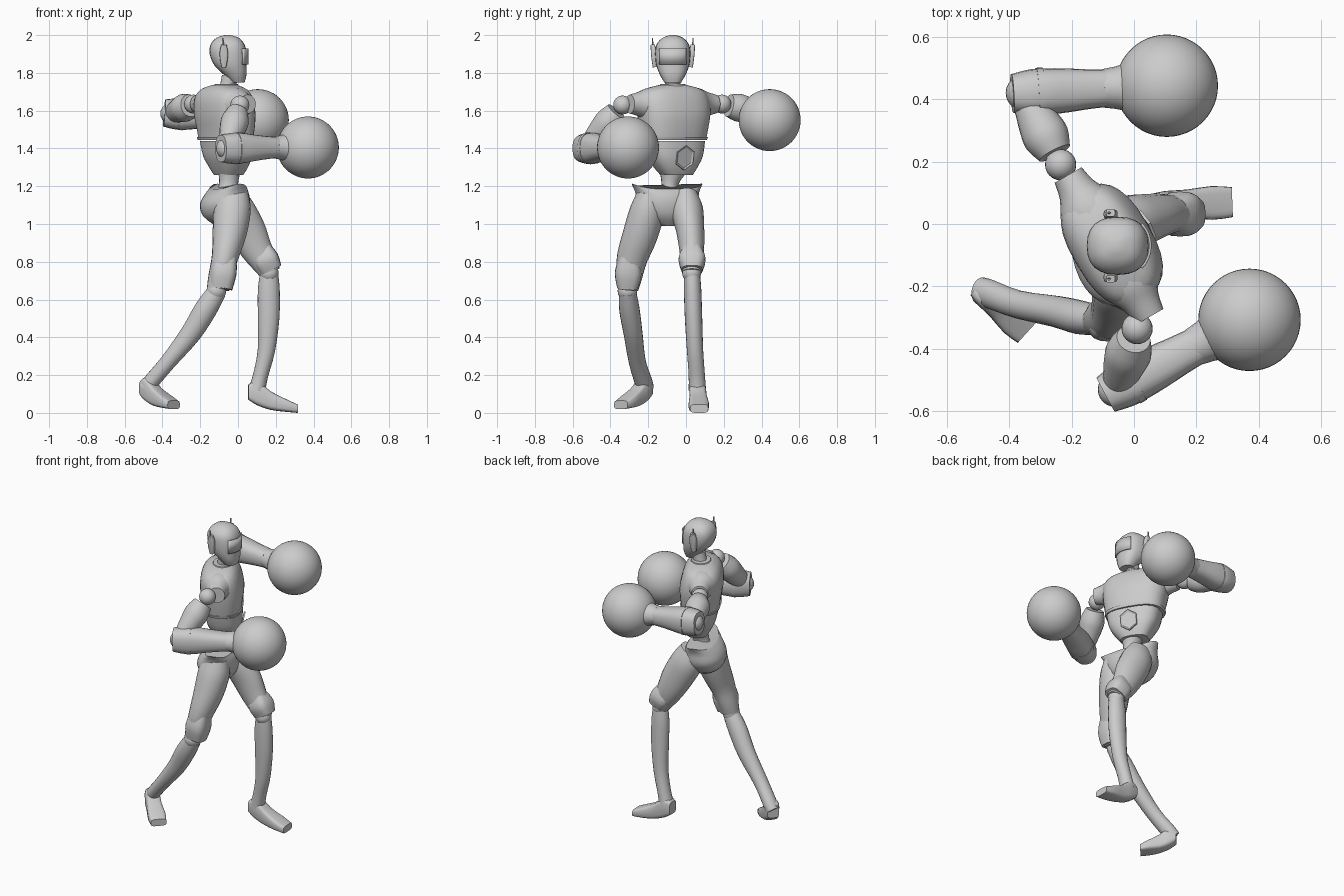
import bpy, bmesh, math
from mathutils import Vector

cube = bpy.data.objects.get("Cube")
if cube:
    bpy.data.objects.remove(cube, do_unlink=True)

grey = bpy.data.materials.new("plain_grey")
grey.use_nodes = True
tone = (0.6, 0.6, 0.6, 1)
grey.diffuse_color = tone
grey.node_tree.nodes["Principled BSDF"].inputs["Base Color"].default_value = tone

UP = Vector((0, 0, 1))
AHEAD = Vector((1, 0, 0))


def heading(degrees):
    a = math.radians(degrees)
    return Vector((math.cos(a), math.sin(a), 0))


def finish(name, bm, angle=40):
    bmesh.ops.recalc_face_normals(bm, faces=bm.faces)
    mesh = bpy.data.meshes.new(name)
    bm.to_mesh(mesh)
    bm.free()
    mesh.materials.append(grey)
    ob = bpy.data.objects.new(name, mesh)
    bpy.context.collection.objects.link(ob)
    bpy.ops.object.select_all(action='DESELECT')
    ob.select_set(True)
    bpy.context.view_layer.objects.active = ob
    bpy.ops.object.shade_smooth_by_angle(angle=math.radians(angle))
    return ob


def spline(rows, steps):
    """Refine section rows with a Catmull-Rom curve."""
    out = []
    for i in range(len(rows) - 1):
        q = [rows[max(0, min(len(rows) - 1, i + k))] for k in (-1, 0, 1, 2)]
        for s in range(steps):
            t = s / steps
            out.append([0.5 * (2 * b + (c - a) * t + (2 * a - 5 * b + 4 * c - d) * t * t
                               + (3 * b - a - 3 * c + d) * t ** 3)
                        for a, b, c, d in zip(*q)])
    return out + [list(rows[-1])]


def loft(name, rows, face=AHEAD, axis=None, power=2.0, sides=20, steps=3, warp=None):
    """Rows are (x, y, z, half width, half depth); depth follows the face direction."""
    rows = spline(rows, steps)
    pts = [Vector(r[:3]) for r in rows]
    bm = bmesh.new()
    rings = []
    for i, row in enumerate(rows):
        t = axis or (pts[min(i + 1, len(pts) - 1)] - pts[max(i - 1, 0)]).normalized()
        u = (face - t * face.dot(t)).normalized()
        v = t.cross(u)
        ring = []
        for k in range(sides):
            c, s = math.cos(math.tau * k / sides), math.sin(math.tau * k / sides)
            c = math.copysign(abs(c) ** (2 / power), c)
            s = math.copysign(abs(s) ** (2 / power), s)
            p = pts[i] + u * c * row[4] + v * s * row[3]
            ring.append(bm.verts.new(warp(p, c, s) if warp else p))
        rings.append(ring)
    for a, b in zip(rings, rings[1:]):
        for k in range(sides):
            n = (k + 1) % sides
            bm.faces.new((a[k], a[n], b[n], b[k]))
    bm.faces.new(rings[0][::-1])
    bm.faces.new(rings[-1])
    return finish(name, bm)


def limb(name, p, q, radii, **kw):
    """Straight tapering part from p to q with evenly spaced (width, depth) pairs."""
    p, q = Vector(p), Vector(q)
    n = len(radii) - 1
    return loft(name, [(*p.lerp(q, i / n), *r) for i, r in enumerate(radii)], **kw)


def ball(name, centre, radius, segments=24):
    bm = bmesh.new()
    bmesh.ops.create_uvsphere(bm, u_segments=segments, v_segments=segments // 2, radius=radius)
    bmesh.ops.translate(bm, verts=bm.verts, vec=centre)
    return finish(name, bm, 60)


# Head, visor, ear discs and antennae
loft("head", [(0, -.07, 1.75, .045, .035), (-.015, -.07, 1.79, .068, .06),
              (-.04, -.07, 1.84, .087, .085), (-.052, -.07, 1.9, .093, .098),
              (-.055, -.07, 1.95, .086, .09), (-.055, -.07, 1.985, .055, .06),
              (-.055, -.07, 2.0, .015, .015)], axis=UP, power=2.4, sides=24)
loft("neck", [(-.07, -.07, 1.68, .05, .05), (-.055, -.07, 1.73, .04, .042),
              (-.035, -.07, 1.79, .045, .05)], axis=UP)

bm = bmesh.new()
previous = None
for k in range(-6, 7):
    a = math.radians(k * 8)
    pair = [bm.verts.new((x + r * math.cos(a) ** .8, -.07 + .094 * math.sin(a), z))
            for x, r, z in ((-.048, .1, 1.845), (-.05, .102, 1.93))]
    if previous:
        bm.faces.new((previous[0], pair[0], pair[1], previous[1]))
    previous = pair
visor = finish("visor", bm)
shell = visor.modifiers.new("thickness", 'SOLIDIFY')
shell.thickness = .008
shell.offset = 0

for side, label in ((1, "left"), (-1, "right")):
    y = -.07 + side * .094
    limb(label + "_ear_disc", (-.075, y, 1.83), (-.075, y + side * .012, 1.95),
         [(.012, .012), (.014, .02), (.014, .022), (.012, .014)], power=4)
    limb(label + "_antenna", (-.08, y + side * .01, 1.93), (-.08, y + side * .014, 1.985),
         [(.004, .007), (.003, .004)], sides=8)

# Torso turned towards its left
TURN = heading(30)
ACROSS = UP.cross(TURN)
loft("chest", [(-.065, -.065, 1.45, .178, .115), (-.065, -.065, 1.5, .187, .122),
               (-.07, -.065, 1.58, .2, .13), (-.075, -.07, 1.66, .2, .12),
               (-.075, -.07, 1.71, .165, .095), (-.07, -.07, 1.735, .075, .06)],
     face=TURN, axis=UP, power=2.6, sides=28)
loft("collar", [(-.065, -.07, 1.715, .085, .068), (-.062, -.07, 1.74, .07, .058)],
     face=TURN, axis=UP)
loft("abdomen", [(-.05, -.05, 1.26, .085, .065), (-.05, -.055, 1.3, .115, .085),
                 (-.055, -.06, 1.36, .15, .105), (-.06, -.065, 1.44, .168, .112)],
     face=TURN, axis=UP, power=2.8, sides=28)
loft("chest_rim", [(-.065, -.065, 1.445, .181, .119), (-.065, -.065, 1.46, .185, .124)],
     face=TURN, axis=UP, power=2.6, sides=28, steps=1)
loft("waist", [(-.06, -.09, 1.14, .06, .07), (-.05, -.085, 1.21, .045, .05),
               (-.045, -.065, 1.28, .075, .06)], axis=UP)

# Hexagonal belly plate with a recessed middle
bm = bmesh.new()
centre = Vector((-.054, -.058, 1.35)) + TURN * .101
tilt = (UP + TURN * .22).normalized()
hexagon = [bm.verts.new(centre + ACROSS * .058 * math.sin(math.tau * k / 6)
                        + tilt * .066 * math.cos(math.tau * k / 6)) for k in range(6)]
plate = bm.faces.new(hexagon)
rim = bmesh.ops.extrude_face_region(bm, geom=[plate])
top = [g for g in rim["geom"] if isinstance(g, bmesh.types.BMFace)]
bmesh.ops.translate(bm, verts=top[0].verts, vec=TURN * .009)
bmesh.ops.inset_individual(bm, faces=top, thickness=.011)
bmesh.ops.translate(bm, verts=top[0].verts, vec=TURN * -.006)
finish("belly_plate", bm, 20)

# Shoulders
middle = Vector((-.08, -.07, 1.635))
for side, label in ((1, "left"), (-1, "right")):
    limb(label + "_shoulder", middle + ACROSS * side * .1, middle + ACROSS * side * .262,
         [(.09, .11), (.085, .09), (.065, .062), (.05, .05)], face=TURN)


# Arms: ball joint, sleeve, elbow, forearm, cuff and round glove
def arm(label, shoulder, elbow, cuff, glove):
    shoulder, elbow, cuff, glove = map(Vector, (shoulder, elbow, cuff, glove))
    ball(label + "_shoulder_ball", shoulder, .05)
    limb(label + "_upper_arm", shoulder.lerp(elbow, .16), elbow,
         [(.055, .06), (.074, .074), (.068, .068), (.055, .058), (.045, .045)], face=UP)
    ball(label + "_elbow", elbow, .056)
    start = elbow - (cuff - elbow).normalized() * .035
    limb(label + "_forearm", start, cuff,
         [(.062, .072), (.074, .082), (.074, .08), (.07, .07), (.064, .062), (.06, .056)],
         face=UP, power=2.5)
    band = elbow.lerp(cuff, .17)
    limb(label + "_forearm_band", band, elbow.lerp(cuff, .25),
         [(.078, .085), (.077, .084)], face=UP, power=2.5, steps=1)
    limb(label + "_glove_cuff", cuff.lerp(elbow, .03), cuff.lerp(glove, .62),
         [(.062, .058), (.075, .072), (.115, .115)], face=UP)
    ball(label + "_glove", glove, .164, 48)


arm("left", (-.235, .19, 1.635), (-.355, .42, 1.585), (-.09, .435, 1.565), (.105, .443, 1.55))
arm("right", (.01, -.335, 1.63), (-.06, -.53, 1.4), (.2, -.39, 1.405), (.37, -.307, 1.405))

# Pelvis with raised hip corners
HIPS = heading(18)


def flare(p, c, s):
    return p + UP * .03 * abs(s) ** 4 * max(0, (p.z - 1.1) / .09)


loft("pelvis", [(-.06, -.1, .99, .05, .06), (-.07, -.1, 1.04, .125, .11),
                (-.07, -.1, 1.1, .165, .125), (-.06, -.1, 1.15, .172, .11),
                (-.05, -.1, 1.185, .195, .078)],
     face=HIPS, axis=UP, power=2.2, sides=28, warp=flare)

# Right leg, trailing
loft("right_thigh", [(-.02, -.2, 1.17, .06, .075), (-.03, -.205, 1.08, .09, .098),
                     (-.045, -.24, .95, .093, .09), (-.07, -.285, .82, .082, .07),
                     (-.095, -.3, .72, .068, .062), (-.105, -.308, .655, .056, .06)])
ball("right_knee", (-.115, -.31, .645), .052)
loft("right_calf", [(-.11, -.31, .645, .045, .05), (-.17, -.3, .55, .054, .06),
                    (-.25, -.28, .42, .05, .055), (-.37, -.258, .27, .045, .043),
                    (-.46, -.225, .165, .047, .042), (-.49, -.215, .13, .045, .04)])

# Left leg, leading
loft("left_thigh", [(-.05, .0, 1.16, .06, .08), (-.015, .005, 1.08, .085, .1),
                    (.045, .022, .97, .075, .1), (.095, .03, .87, .066, .085),
                    (.15, .03, .78, .055, .066), (.165, .03, .745, .05, .058)])
ball("left_knee", (.165, .03, .74), .05)
loft("left_calf", [(.165, .032, .735, .042, .048), (.163, .035, .65, .046, .058),
                   (.162, .04, .5, .046, .057), (.15, .048, .33, .043, .046),
                   (.12, .057, .2, .043, .04), (.1, .06, .12, .046, .045)])

# Knee plates on the front and outside of each thigh
for label, p, q in (("right", (-.062, -.3, .83), (-.09, -.31, .66)),
                    ("left", (.12, .032, .87), (.175, .032, .755))):
    limb(label + "_knee_guard", p, q, [(.05, .055), (.072, .069), (.055, .06)], power=3)


# Feet: wedge lofted from heel to toe
def foot(label, heel, toe, lift):
    heel, toe = Vector(heel), Vector(toe)
    rows = []
    for t, sole, top, width in ((0, .07, .15, .036), (.18, .04, .17, .044),
                                (.45, .016, .115, .046), (.75, .006, .075, .054),
                                (1, 0, .045, .048)):
        p = heel.lerp(toe, t)
        rows.append((p.x, p.y, lift + (sole + top) / 2, width, (top - sole) / 2))
    loft(label + "_foot", rows, face=UP, axis=(toe - heel).normalized(), power=4, steps=2)


foot("left", (.055, .06, 0), (.315, .07, 0), 0)
foot("right", (-.5, -.2, 0), (-.34, -.345, 0), .02)
